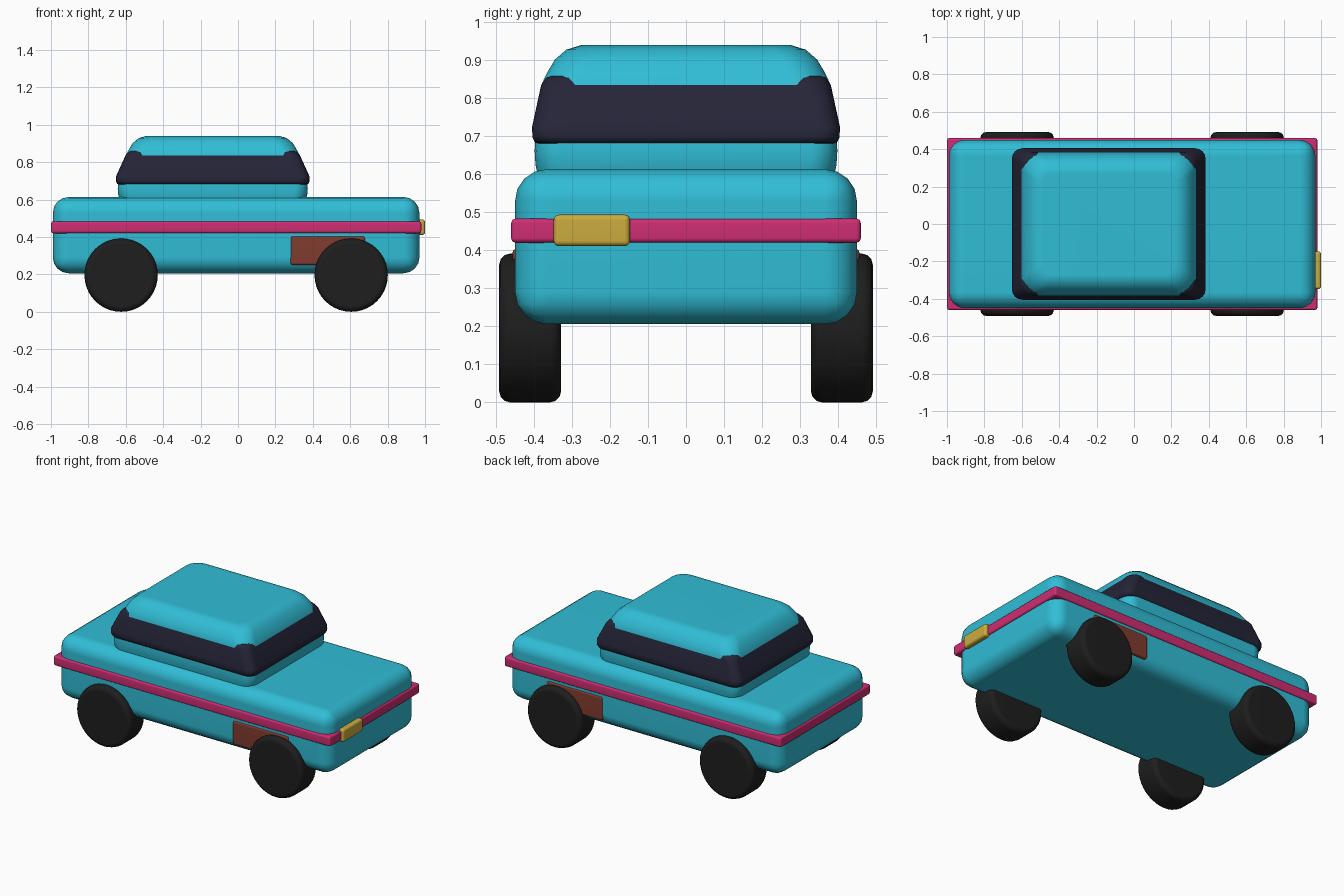
import bpy
import bmesh
from math import cos, sin, pi, radians
from mathutils import Matrix

old = bpy.data.objects.get("Cube")
if old:
    bpy.data.objects.remove(old, do_unlink=True)


def material(name, rgb):
    mat = bpy.data.materials.new(name)
    mat.use_nodes = True
    mat.diffuse_color = (*rgb, 1)
    mat.node_tree.nodes["Principled BSDF"].inputs["Base Color"].default_value = (*rgb, 1)
    return mat


teal = material("teal paint", (0.03, 0.51, 0.67))
pink = material("pink trim", (0.62, 0.027, 0.17))
glass = material("dark glass", (0.018, 0.018, 0.04))
gold = material("gold lamp", (0.60, 0.41, 0.048))
rust = material("rust panel", (0.22, 0.044, 0.027))
rubber = material("black rubber", (0.013, 0.013, 0.013))


def finish(bm, name, mat, bevel=0, segments=3):
    """Turn a bmesh into a smooth object with rounded edges."""
    bmesh.ops.recalc_face_normals(bm, faces=bm.faces)
    mesh = bpy.data.meshes.new(name)
    bm.to_mesh(mesh)
    bm.free()
    mesh.materials.append(mat)
    obj = bpy.data.objects.new(name, mesh)
    bpy.context.collection.objects.link(obj)
    for poly in mesh.polygons:
        poly.use_smooth = True
    if bevel:
        mod = obj.modifiers.new("rounded edges", 'BEVEL')
        mod.width = bevel
        mod.segments = segments
        mod.limit_method = 'ANGLE'
        mod.angle_limit = radians(40)
    else:
        mesh.set_sharp_from_angle(angle=radians(50))
    normals = obj.modifiers.new("flat panels", 'WEIGHTED_NORMAL')
    normals.keep_sharp = True
    return obj


def box(name, mat, low, high, bevel, segments=3):
    bm = bmesh.new()
    bmesh.ops.create_cube(bm, size=1)
    for v in bm.verts:
        v.co = [(a + b) / 2 + c * (b - a) for a, b, c in zip(low, high, v.co)]
    return finish(bm, name, mat, bevel, segments)


def loft(name, mat, centre_x, rings):
    """Skin a stack of rounded rectangles: half length, half width, radius, height."""
    bm = bmesh.new()
    loops = []
    for hx, hy, r, z in rings:
        loop = []
        for corner, (sx, sy) in enumerate([(1, 1), (-1, 1), (-1, -1), (1, -1)]):
            for step in range(5):
                a = (corner + step / 4) * pi / 2
                loop.append(bm.verts.new((centre_x + sx * (hx - r) + r * cos(a),
                                          sy * (hy - r) + r * sin(a), z)))
        loops.append(loop)
    for lower, upper in zip(loops, loops[1:]):
        for i in range(len(lower)):
            j = (i + 1) % len(lower)
            bm.faces.new((lower[i], lower[j], upper[j], upper[i]))
    bm.faces.new(loops[0])
    bm.faces.new(loops[-1])
    return finish(bm, name, mat)


# Lower body, trim belt, side panels and the single lamp
box("body", teal, (-0.99, -0.45, 0.206), (0.97, 0.45, 0.614), 0.085, 4)
box("trim_belt", pink, (-1, -0.46, 0.42), (0.98, 0.46, 0.484), 0.012, 2)
box("side_panels", rust, (0.28, -0.457, 0.25), (0.68, 0.457, 0.405), 0.012, 2)
box("lamp", gold, (0.94, -0.348, 0.411), (1, -0.147, 0.494), 0.014)

# Cabin: upright base, leaning sides and a rounded roof
loft("cabin", teal, -0.135, [
    (0.495, 0.388, 0.07, 0.59),
    (0.505, 0.396, 0.07, 0.625),
    (0.508, 0.398, 0.07, 0.66),
    (0.505, 0.397, 0.07, 0.71),
    (0.467, 0.381, 0.09, 0.835),
    (0.447, 0.364, 0.09, 0.87),
    (0.428, 0.345, 0.09, 0.902),
    (0.397, 0.315, 0.08, 0.928),
    (0.355, 0.273, 0.06, 0.941),
])

# Window band wraps the cabin and rises a little at the corners
loft("window_band", glass, -0.135, [
    (0.49, 0.38, 0.05, 0.679),
    (0.510, 0.397, 0.055, 0.683),
    (0.518, 0.404, 0.055, 0.698),
    (0.517, 0.405, 0.055, 0.725),
    (0.467, 0.381, 0.055, 0.835),
    (0.450, 0.367, 0.055, 0.855),
    (0.435, 0.350, 0.055, 0.863),
])

# Four wheels
for end, x in (("left", 0.605), ("right", -0.625)):
    for place, y in (("front", -0.41), ("back", 0.41)):
        bm = bmesh.new()
        bmesh.ops.create_cone(bm, cap_ends=True, segments=40, radius1=0.196,
                              radius2=0.196, depth=0.163,
                              matrix=Matrix.Translation((x, y, 0.196))
                              @ Matrix.Rotation(pi / 2, 4, 'X'))
        finish(bm, f"{place}_{end}_wheel", rubber, 0.03, 3)
